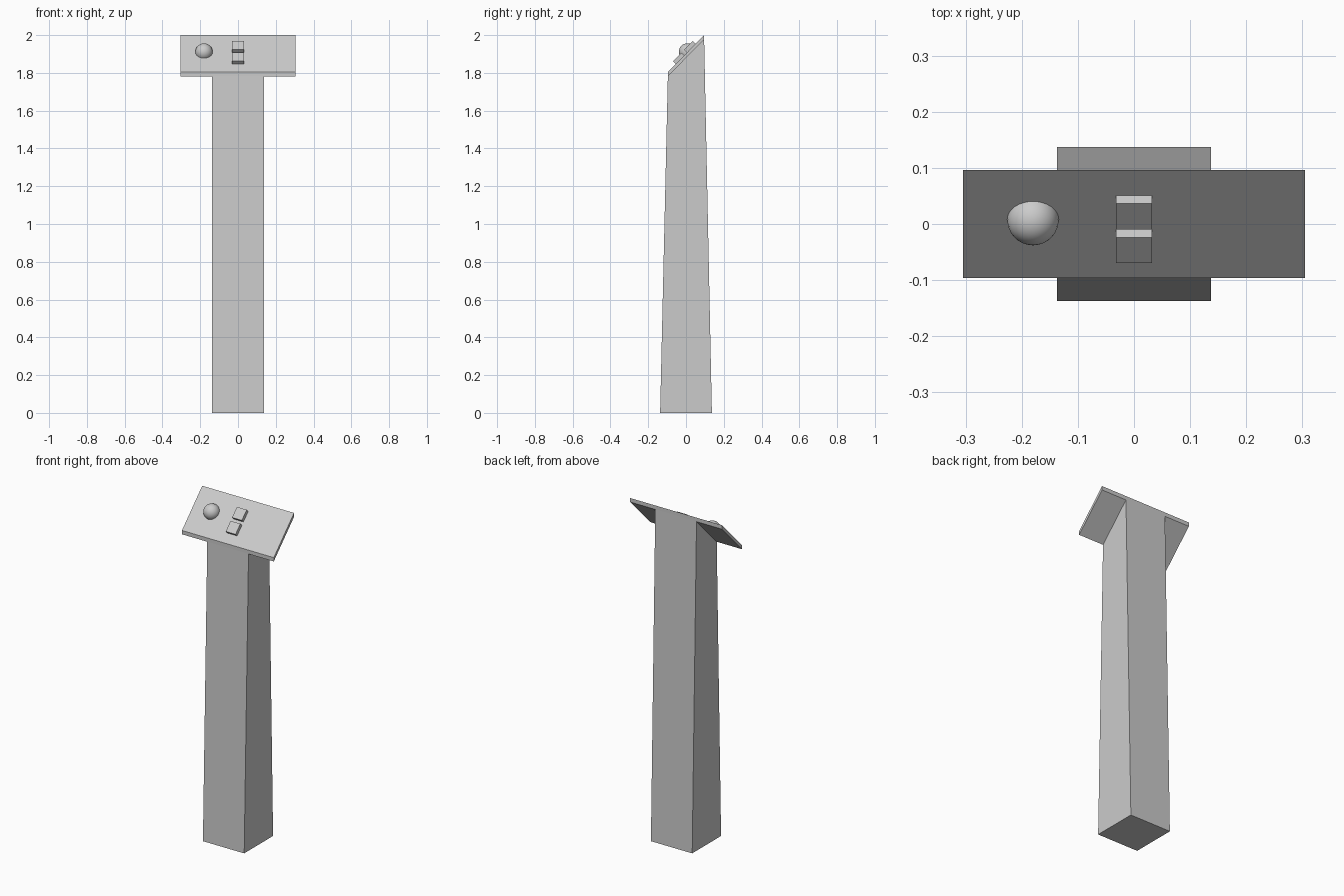
import bpy, bmesh
from math import radians
from mathutils import Matrix, Vector

if "Cube" in bpy.data.objects:
    bpy.data.objects.remove(bpy.data.objects["Cube"])


def make_object(name, bm):
    bmesh.ops.recalc_face_normals(bm, faces=bm.faces[:])
    me = bpy.data.meshes.new(name)
    bm.to_mesh(me)
    bm.free()
    ob = bpy.data.objects.new(name, me)
    bpy.context.collection.objects.link(ob)
    return ob


def extrude_profile(name, yz, half_width):
    """Side profile in y/z, extruded symmetrically along x."""
    bm = bmesh.new()
    face = bm.faces.new([bm.verts.new((-half_width, y, z)) for y, z in yz])
    geo = bmesh.ops.extrude_face_region(bm, geom=[face])["geom"]
    verts = [g for g in geo if isinstance(g, bmesh.types.BMVert)]
    bmesh.ops.translate(bm, verts=verts, vec=(2 * half_width, 0, 0))
    return make_object(name, bm)


TILT = Matrix.Rotation(radians(45), 4, 'X')


def on_panel(x, y):
    """Point on the sloping upper surface of the panel."""
    return Matrix.Translation(Vector((x, y, 1.805 + (y + 0.096) * 0.195 / 0.192))) @ TILT


# tapered post with a slanted top
extrude_profile("post", [(-0.137, 0), (0.137, 0), (0.096, 1.977), (-0.096, 1.783)], 0.137)

# sloping control panel with vertical end edges
extrude_profile("control_panel",
                [(-0.096, 1.782), (0.096, 1.976), (0.096, 2.0), (-0.096, 1.805)], 0.305)

# two square buttons
for name, y in (("lower_button", -0.032), ("upper_button", 0.028)):
    bm = bmesh.new()
    bmesh.ops.create_cube(bm, size=1, matrix=on_panel(0, y)
                          @ Matrix.Translation((0, 0, 0.0085))
                          @ Matrix.Diagonal((0.065, 0.065, 0.025, 1)))
    make_object(name, bm)

# domed knob, half a sphere resting on the panel
bm = bmesh.new()
bmesh.ops.create_uvsphere(bm, u_segments=32, v_segments=16, radius=0.046)
bmesh.ops.delete(bm, geom=[v for v in bm.verts if v.co.z < -0.001], context='VERTS')
bmesh.ops.holes_fill(bm, edges=[e for e in bm.edges if e.is_boundary], sides=0)
bm.transform(on_panel(-0.18, 0.008))
for f in bm.faces:
    f.smooth = len(f.verts) < 5
make_object("dome_knob", bm)
